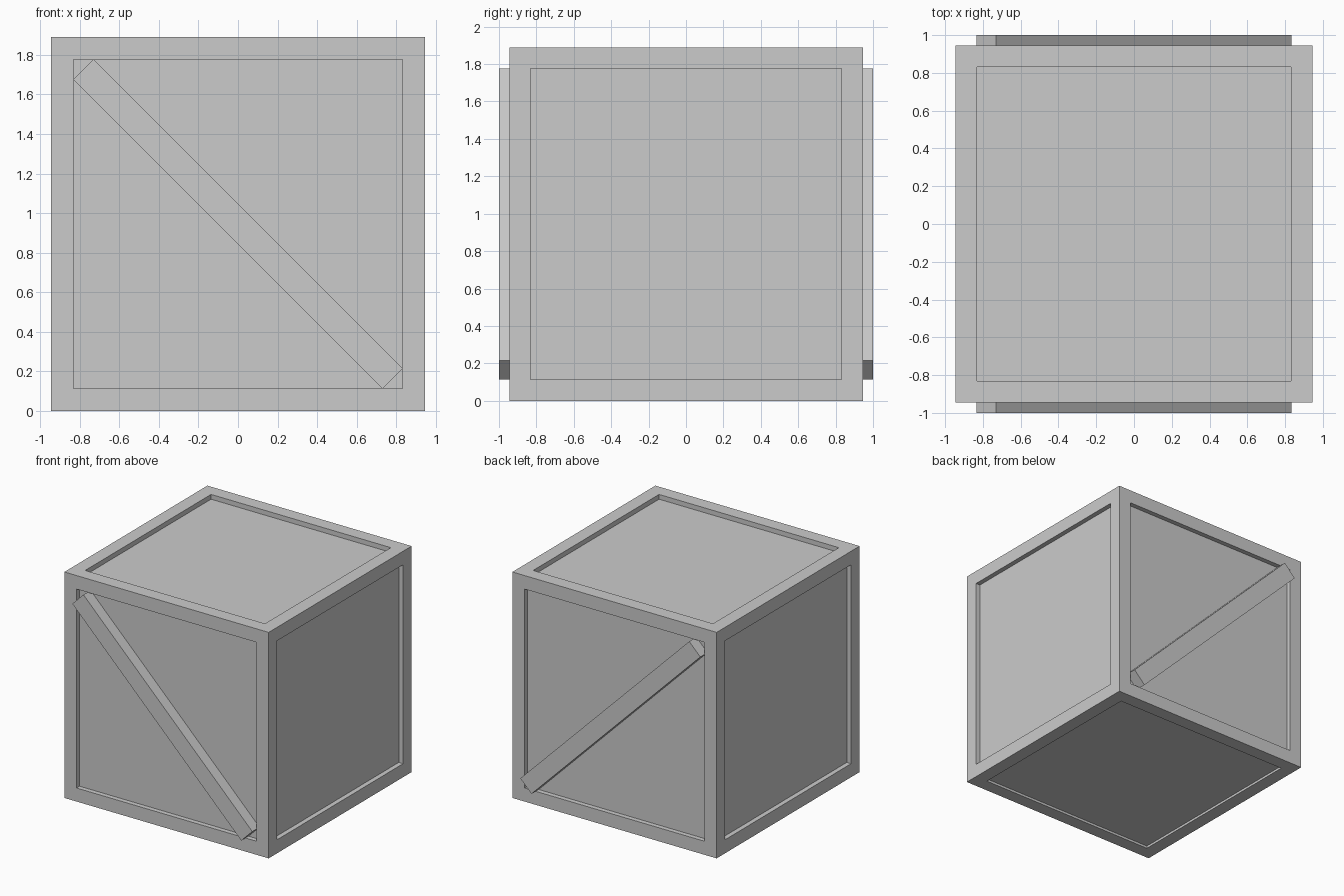
import bpy, bmesh
from math import radians
from mathutils import Matrix, Vector

if "Cube" in bpy.data.objects:
    bpy.data.objects.remove(bpy.data.objects["Cube"])

H = 0.945        # half size of the crate
BORDER = 0.16    # width of the frame around each panel
DEPTH = 0.04     # how far the panels sit in
BASE_DEPTH = 0.02


def new_object(name, bm):
    mesh = bpy.data.meshes.new(name)
    bm.to_mesh(mesh)
    bm.free()
    ob = bpy.data.objects.new(name, mesh)
    bpy.context.collection.objects.link(ob)
    return ob


def box_bmesh(size, matrix):
    bm = bmesh.new()
    bmesh.ops.create_cube(bm, size=1, matrix=matrix @ Matrix.Diagonal((*size, 1)))
    return bm


# Crate body: every side is inset and its panel pushed straight inwards
bm = box_bmesh((2 * H,) * 3, Matrix.Translation((0, 0, H)))
for face in list(bm.faces):
    bmesh.ops.inset_individual(bm, faces=[face], thickness=BORDER)
    normal = Vector(face.normal)
    depth = BASE_DEPTH if normal.z < -0.5 else DEPTH
    panel = bmesh.ops.extrude_discrete_faces(bm, faces=[face])["faces"][0]
    bmesh.ops.translate(bm, verts=panel.verts, vec=-normal * depth)
bmesh.ops.recalc_face_normals(bm, faces=bm.faces)
new_object("crate_body", bm)

# Diagonal braces on the front and back, resting on the panels
thickness = 1.0 - (H - DEPTH)
for name, side in (("front_brace", -1), ("back_brace", 1)):
    place = Matrix.Translation((0, side * (1 - thickness / 2), H))
    turn = Matrix.Rotation(radians(45), 4, 'Y')
    new_object(name, box_bmesh((2.21, thickness, 0.145), place @ turn))
